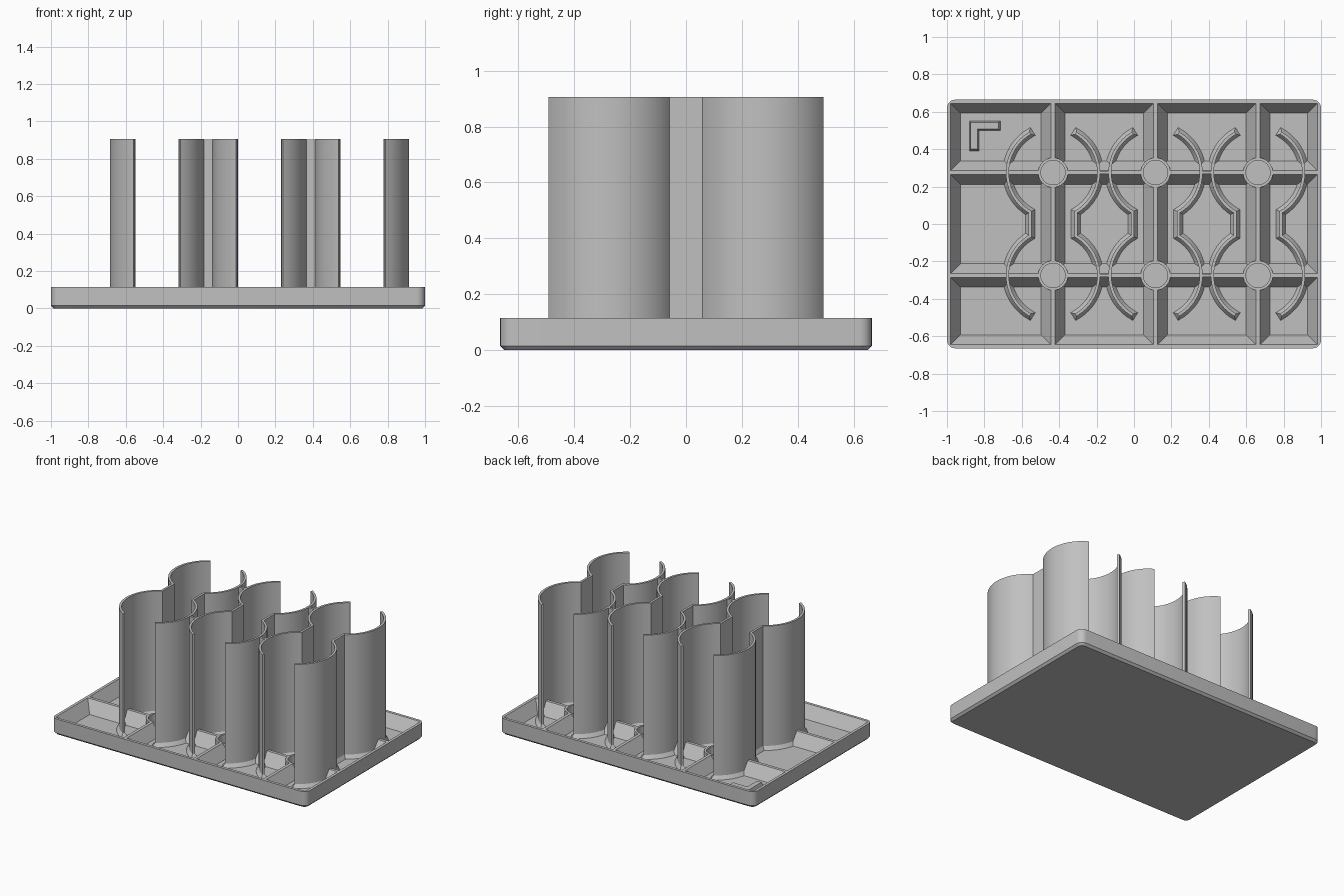
import bpy, bmesh, math
from mathutils import Vector

if "Cube" in bpy.data.objects:
    bpy.data.objects.remove(bpy.data.objects["Cube"])

RIM, FLOOR, TOP = 0.115, 0.03, 0.905
COLS, ROWS = (-0.433, 0.115, 0.663), (-0.275, 0.275)   # holder centres
grey = bpy.data.materials.new("plastic_grey")
grey.diffuse_color = (0.53, 0.53, 0.53, 1)
grey.use_nodes = True
grey.node_tree.nodes["Principled BSDF"].inputs["Base Color"].default_value = grey.diffuse_color


def finish(bm, name, smooth=True):
    bmesh.ops.recalc_face_normals(bm, faces=bm.faces)
    me = bpy.data.meshes.new(name)
    bm.to_mesh(me)
    bm.free()
    ob = bpy.data.objects.new(name, me)
    bpy.context.collection.objects.link(ob)
    me.materials.append(grey)
    if smooth:
        shade(ob)
    return ob


def shade(ob):
    bpy.ops.object.select_all(action='DESELECT')
    ob.select_set(True)
    bpy.context.view_layer.objects.active = ob
    bpy.ops.object.shade_smooth_by_angle(angle=math.radians(30))


def loft(bm, loops):
    """Closed solid through stacked loops of points."""
    rings = [[bm.verts.new(p) for p in lp] for lp in loops]
    n = len(rings[0])
    for a, b in zip(rings, rings[1:]):
        for i in range(n):
            j = (i + 1) % n
            bm.faces.new((a[i], a[j], b[j], b[i]))
    bm.faces.new(rings[0][::-1])
    bm.faces.new(rings[-1])


def rounded_rect(hx, hy, r, z):
    pts = []
    for k, (sx, sy) in enumerate(((1, 1), (-1, 1), (-1, -1), (1, -1))):
        for i in range(7):
            a = math.radians(90 * k + 15 * i)
            pts.append((sx * (hx - r) + r * math.cos(a),
                        sy * (hy - r) + r * math.sin(a), z))
    return pts


def rect(x0, x1, y0, y1, z):
    return [(x0, y0, z), (x1, y0, z), (x1, y1, z), (x0, y1, z)]


def circle(cx, cy, r, z, n=32):
    return [(cx + r * math.cos(2 * math.pi * i / n),
             cy + r * math.sin(2 * math.pi * i / n), z) for i in range(n)]


def band(path, hw, z, extend=0.0):
    """Outline of a mitred strip around an open path."""
    p = [Vector(q) for q in path]
    p[0] = p[0] + (p[0] - p[1]).normalized() * extend
    p[-1] = p[-1] + (p[-1] - p[-2]).normalized() * extend
    left, right = [], []
    for i, q in enumerate(p):
        d0 = (q - p[i - 1]).normalized() if i else None
        d1 = (p[i + 1] - q).normalized() if i < len(p) - 1 else None
        d0, d1 = d0 or d1, d1 or d0
        t = (d0 + d1).normalized()
        off = Vector((-t.y, t.x)) * (hw / t.dot(d0))
        left.append((*(q + off), z))
        right.append((*(q - off), z))
    return left + right[::-1]


def cut(target, cutter):
    m = target.modifiers.new("cut", 'BOOLEAN')
    m.operation, m.solver, m.object = 'DIFFERENCE', 'EXACT', cutter
    bpy.context.view_layer.objects.active = target
    bpy.ops.object.modifier_apply(modifier=m.name)
    bpy.data.objects.remove(cutter)


# tray body with chamfered underside
bm = bmesh.new()
loft(bm, [rounded_rect(0.985, 0.65, 0.03, 0), rounded_rect(1, 0.665, 0.045, 0.015),
          rounded_rect(1, 0.665, 0.045, RIM)])
tray = finish(bm, "tray", False)

# sloped pockets that leave the rim and ribs standing
half, slope = 0.011, 0.052
xs = [-0.98] + [c + s * half for c in COLS for s in (-1, 1)] + [0.98]
ys = [-0.645] + [c + s * half for c in ROWS for s in (-1, 1)] + [0.645]
k = 0.02 * slope / (RIM - FLOOR)            # cutter overshoot above the rim
k = min(k, 0.009)
bm = bmesh.new()
for x0, x1 in zip(xs[::2], xs[1::2]):
    for y0, y1 in zip(ys[::2], ys[1::2]):
        loft(bm, [rect(x0 + slope, x1 - slope, y0 + slope, y1 - slope, FLOOR),
                  rect(x0, x1, y0, y1, RIM),
                  rect(x0, x1, y0, y1, RIM + 0.02)])
cut(tray, finish(bm, "pocket_cutter", False))

# round recesses at the rib crossings
bm = bmesh.new()
for cx in COLS:
    for cy in ROWS:
        loft(bm, [circle(cx, cy, 0.07, FLOOR), circle(cx, cy, 0.07, RIM + 0.02)])
cut(tray, finish(bm, "recess_cutter", False))
shade(tray)

# boss rings around the recesses
bm = bmesh.new()
for cx in COLS:
    for cy in ROWS:
        rings = [[bm.verts.new(p) for p in circle(cx, cy, r, z)]
                 for r, z in ((0.08, 0.02), (0.08, RIM), (0.065, RIM), (0.065, 0.02))]
        for a, b in zip(rings, rings[1:] + rings[:1]):
            for i in range(32):
                j = (i + 1) % 32
                bm.faces.new((a[i], a[j], b[j], b[i]))
finish(bm, "boss_rings")

# tall curved holder walls, a mirrored pair per column, with flared feet
R, HW = 0.244, 0.008
for n, cx in enumerate(COLS):
    for side, s in (("left", -1), ("right", 1)):
        path = []
        for cy in ROWS[::-1]:
            for i in range(25):
                a = math.radians(60 - 5 * i)
                path.append((cx + s * R * math.cos(a), cy + R * math.sin(a)))
        bm = bmesh.new()
        loft(bm, [band(path, HW + 0.02, FLOOR - 0.005, 0.02),
                  band(path, HW, 0.055), band(path, HW, TOP)])
        finish(bm, f"holder_wall_{side}_{n + 1}")

# webs joining neighbouring holders
bm = bmesh.new()
for c0, c1 in zip(COLS, COLS[1:]):
    for cy in ROWS:
        x0, x1 = c0 + R, c1 - R
        loft(bm, [rect(x0, x1, cy - HW, cy + HW, z) for z in (0.05, TOP - 0.001)])
finish(bm, "holder_webs")

# raised corner marker
bm = bmesh.new()
mark = [(-0.725, 0.525), (-0.855, 0.525), (-0.855, 0.4)]
loft(bm, [band(mark, 0.027, FLOOR - 0.005, 0.012), band(mark, 0.018, 0.055)])
finish(bm, "corner_marker")
